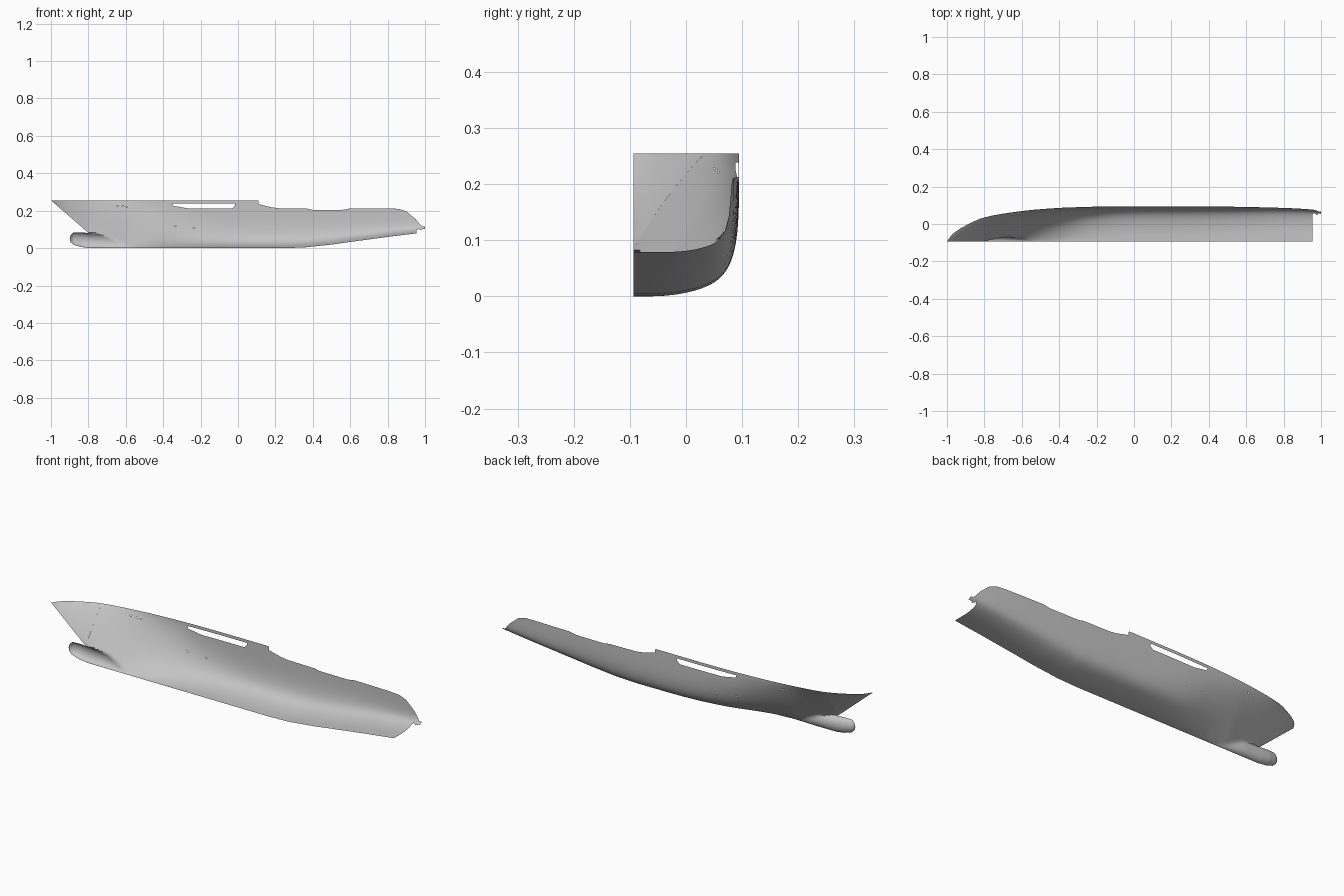
import bpy, bmesh, math
from mathutils import Vector

if "Cube" in bpy.data.objects:
    bpy.data.objects.remove(bpy.data.objects["Cube"], do_unlink=True)

CENTRE = -0.094   # y of the centreline
DECK = 0.255      # height of the full deck edge
STEM = -0.8       # where the stem meets the bulb

# Control curves along the length: (x, value)
BEAM = [(-1, 0), (-.97, .04), (-.9, .086), (-.8, .129), (-.6, .163), (-.4, .18),
        (-.2, .187), (0, .188), (.4, .188), (.8, .18), (1, .169)]
FULLNESS = [(-1, .9), (-.8, .9), (-.6, 1.2), (-.4, 1.9), (-.2, 3.2), (0, 4.2), (.5, 4.6), (.8, 6), (1, 8)]
KEEL = [(-.8, 0), (.25, 0), (.36, .004), (.5, .019), (.6, .033), (.8, .06), (.955, .079), (1, .084)]
SHEER = [(-1, DECK), (.109, DECK), (.111, .235), (.18, .218), (.22, .213), (.37, .211), (.4, .205),
         (.56, .205), (.6, .212), (.8, .212), (.86, .21), (.9, .197), (.95, .155), (.98, .12),
         (.985, .115), (1, .115)]
# Bulb sections: (x, value)
BULB_LOW = [(-.9, .05), (-.895, .032), (-.88, .018), (-.84, .006), (-.8, .001), (-.7, 0), (-.55, 0)]
BULB_TOP = [(-.9, .05), (-.895, .07), (-.88, .083), (-.84, .084), (-.8, .081), (-.7, .074), (-.55, .04)]
BULB_WIDE = [(-.9, 0), (-.895, .012), (-.88, .022), (-.84, .029), (-.8, .03), (-.7, .028), (-.55, .012)]


def curve(table, x, smooth=True):
    """Value of a control curve, with smooth or straight segments."""
    x = min(max(x, table[0][0]), table[-1][0])
    i = next(k for k in range(len(table) - 1) if x <= table[k + 1][0])
    (x0, v0), (x1, v1) = table[i], table[i + 1]
    t, h = (x - x0) / (x1 - x0), x1 - x0
    if not smooth:
        return v0 + (v1 - v0) * t

    def slope(k):
        a, b = table[max(k - 1, 0)], table[min(k + 1, len(table) - 1)]
        return (b[1] - a[1]) / (b[0] - a[0])
    s = t * t * (3 - 2 * t)
    return (v0 + (v1 - v0) * s + h * slope(i) * t * (1 - t) ** 2
            - h * slope(i + 1) * t * t * (1 - t))


def keel(x):
    if x < STEM:
        return .082 + (DECK - .082) * (STEM - x) / (1 + STEM)
    return curve(KEEL, x, False)


def half_breadth(x, z):
    """Distance from the centreline to the shell."""
    base = keel(x)
    if STEM <= x < -.58:   # the moulded hull fades down into the bulb
        base = .082 * (1 - (x - STEM) / (-.58 - STEM)) ** 1.5
    n = curve(FULLNESS, x)
    u = min(max((z - base) / max(DECK - base, 1e-5), 0), 1)
    y = curve(BEAM, x) * (1 - (1 - u) ** n) ** (1 / n)
    if x > -.5:            # slight rise of floor
        y *= 1 - .3 * math.exp(-(z - base) / .012)
    if STEM <= x < -.55:
        low, top = curve(BULB_LOW, x, False), curve(BULB_TOP, x, False)
        e = 1 - ((2 * z - low - top) / (top - low)) ** 2
        y = max(y, curve(BULB_WIDE, x, False) * math.sqrt(max(e, 0)))
    return y


def stations(a, b, step, extra=()):
    count = round((b - a) / step)
    xs = {round(a + (b - a) * i / count, 4) for i in range(count + 1)}
    return sorted(xs | {x for x in extra if a < x < b})


def skin(bm, rows, keep=lambda c: True):
    """Join neighbouring rows of points into faces that look outboard."""
    grid = [[bm.verts.new(p) for p in row] for row in rows]
    for a, b in zip(grid, grid[1:]):
        for j in range(len(a) - 1):
            quad = (a[j], a[j + 1], b[j + 1], b[j])
            if keep(sum((v.co for v in quad), Vector()) / 4):
                bm.faces.new(quad)


def cut_opening(bm, outline):
    """Cut a convex clockwise (x, z) outline through the side."""
    edges = list(zip(outline, outline[1:] + outline[:1]))
    planes = [(Vector((a[0], 0, a[1])), Vector((a[1] - b[1], 0, b[0] - a[0]))) for a, b in edges]
    xs, zs = [p[0] for p in outline], [p[1] for p in outline]

    def near(f):
        px, pz = [v.co.x for v in f.verts], [v.co.z for v in f.verts]
        return (max(px) > min(xs) and min(px) < max(xs)
                and max(pz) > min(zs) and min(pz) < max(zs))
    for point, normal in planes:
        faces = [f for f in bm.faces if near(f)]
        geom = faces + list({e for f in faces for e in f.edges}) + list({v for f in faces for v in f.verts})
        bmesh.ops.bisect_plane(bm, geom=geom, plane_co=point, plane_no=normal, dist=1e-6)
    inside = [f for f in bm.faces
              if all((f.calc_center_median() - p).dot(n) < 0 for p, n in planes)]
    bmesh.ops.delete(bm, geom=inside, context='FACES')


def finish(bm, name, material):
    bmesh.ops.remove_doubles(bm, verts=bm.verts[:], dist=1e-5)
    loose = [v for v in bm.verts if not v.link_faces]
    bmesh.ops.delete(bm, geom=loose, context='VERTS')
    mesh = bpy.data.meshes.new(name)
    bm.to_mesh(mesh)
    bm.free()
    obj = bpy.data.objects.new(name, mesh)
    bpy.context.collection.objects.link(obj)
    mesh.materials.append(material)
    bpy.ops.object.select_all(action='DESELECT')
    obj.select_set(True)
    bpy.context.view_layer.objects.active = obj
    bpy.ops.object.shade_smooth_by_angle(angle=math.radians(40))


grey = bpy.data.materials.new("hull_grey")
grey.use_nodes = True
grey.diffuse_color = (.55, .55, .55, 1)
grey.node_tree.nodes["Principled BSDF"].inputs["Base Color"].default_value = (.55, .55, .55, 1)


def section(x, count=44):
    low, top = keel(x), curve(SHEER, x, False)
    zs = [low + (top - low) * (j / count) ** 2 for j in range(count + 1)]
    return [(x, CENTRE + half_breadth(x, z), z) for z in zs]


# Flared bow above the bulb
bm = bmesh.new()
skin(bm, [section(x) for x in stations(-1, STEM - 1e-4, .01)])
finish(bm, "bow_shell", grey)

# Main half hull, with the notched stern corner and side openings
bm = bmesh.new()
breaks = [x for x, _ in SHEER] + [.955]
skin(bm, [section(x) for x in stations(STEM, 1, .02, breaks)],
     lambda c: c.x < .955 or c.y > .055)
cut_opening(bm, [(-.35, .239), (-.015, .239), (-.015, .228), (-.03, .213), (-.27, .213), (-.345, .226)])
for x, z in [(-.65, .226), (-.62, .223), (-.6, .22), (-.34, .117), (-.24, .108)]:
    cut_opening(bm, [(x, z + .003), (x + .01, z + .003), (x + .01, z), (x, z)])
finish(bm, "side_shell", grey)

# Rounded nose of the bulb
bm = bmesh.new()
rows = []
for x in stations(-.9, STEM, .005, [-.899, -.8975]):
    low, top, wide = (curve(t, x, False) for t in (BULB_LOW, BULB_TOP, BULB_WIDE))
    angles = [math.pi * j / 20 for j in range(21)]
    rows.append([(x, CENTRE + wide * math.sin(a),
                  (low + top) / 2 - (top - low) / 2 * math.cos(a)) for a in angles])
skin(bm, rows)
finish(bm, "bulb_nose", grey)
